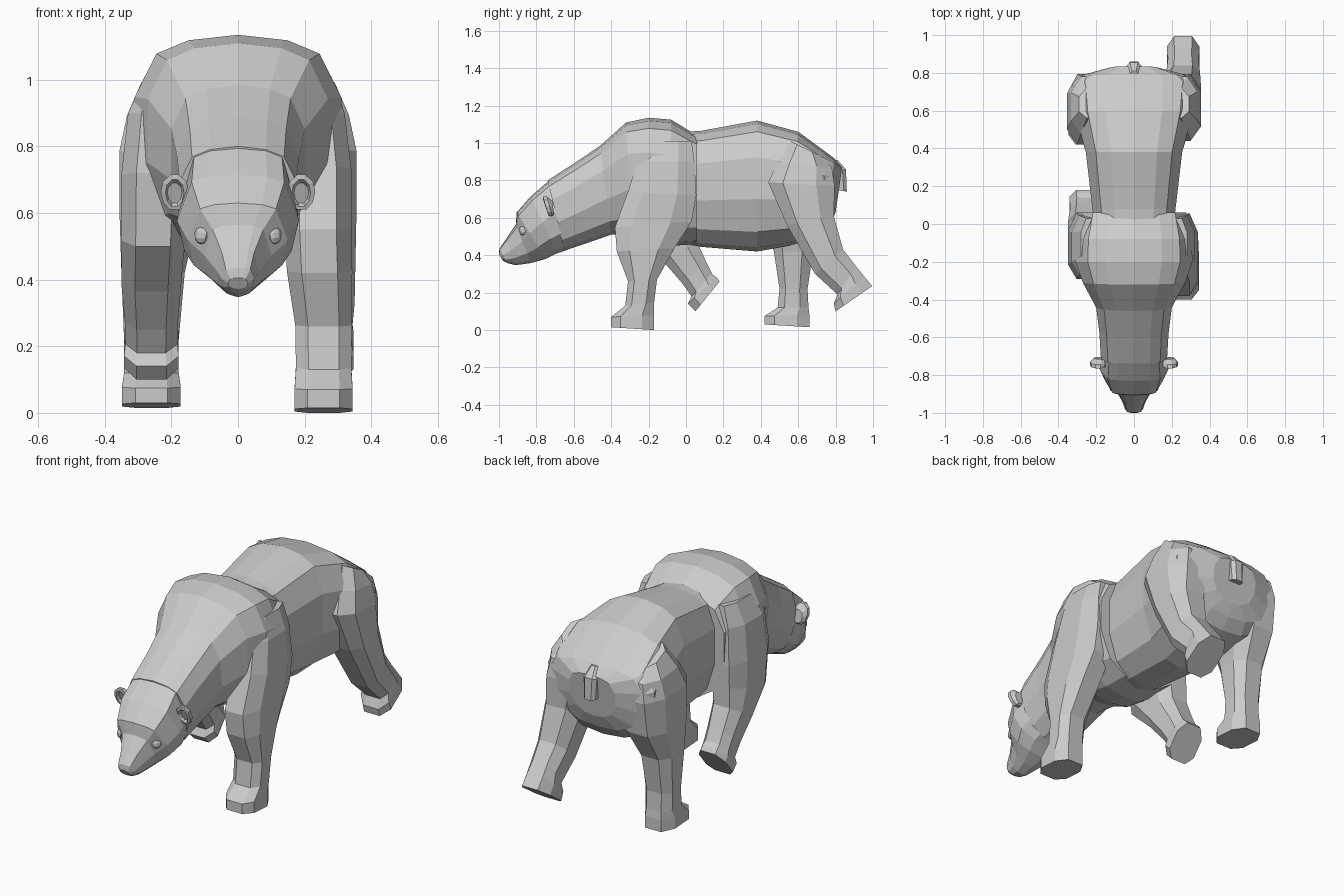
import bpy, bmesh

# Half cross-sections: (position from first to second edge point, share of half width)
BODY = [(0, 0), (.025, .48), (.085, .79), (.28, 1), (.6, 1), (.85, .78), (.97, .4), (1, 0)]
HEAD = [(0, 0), (.02, .48), (.07, .76), (.45, 1), (.75, .88), (.93, .5), (1, 0)]
LIMB = [(0, .55), (.22, 1), (.72, 1), (1, .55)]
ROUND = [(0, .3), (.2, .85), (.5, 1), (.8, .8), (1, .35)]


def loft(name, rings, profile):
    """Skin rings given as (y1, z1, y2, z2, centre x, half width)."""
    bm = bmesh.new()
    loops = []
    for y1, z1, y2, z2, cx, w in rings:
        left = [(t, -f) for t, f in reversed(profile) if f > 0]
        loops.append([bm.verts.new((cx + f * w, y1 + (y2 - y1) * t, z1 + (z2 - z1) * t))
                      for t, f in profile + left])
    n = len(loops[0])
    for a, b in zip(loops, loops[1:]):
        for i in range(n):
            j = (i + 1) % n
            bm.faces.new((a[i], a[j], b[j], b[i]))
    bm.faces.new(loops[0][::-1])
    bm.faces.new(loops[-1])
    bmesh.ops.recalc_face_normals(bm, faces=bm.faces)
    mesh = bpy.data.meshes.new(name)
    bm.to_mesh(mesh)
    bm.free()
    ob = bpy.data.objects.new(name, mesh)
    bpy.context.collection.objects.link(ob)
    return ob


# Barrel and rump
loft("torso", [
    (0.00, 1.06, 0.00, .46, 0, .21),
    (0.08, 1.065, 0.08, .445, 0, .22),
    (0.38, 1.12, 0.38, .42, 0, .255),
    (0.60, 1.06, 0.55, .45, 0, .31),
    (0.75, 0.95, 0.72, .50, 0, .325),
    (0.79, 0.92, 0.77, .56, 0, .29),
    (0.835, 0.87, 0.80, .63, 0, .14)], BODY)

# Shoulders and neck
loft("shoulders_neck", [
    (0.06, 1.04, 0.06, .46, 0, .275),
    (-0.08, 1.125, -0.08, .45, 0, .305),
    (-0.20, 1.135, -0.20, .47, 0, .31),
    (-0.32, 1.11, -0.29, .51, 0, .27),
    (-0.46, 0.985, -0.40, .51, 0, .20),
    (-0.60, 0.89, -0.53, .465, 0, .183),
    (-0.74, 0.80, -0.65, .425, 0, .175)], BODY)

# Head and muzzle
loft("head", [
    (-0.72, 0.81, -0.63, .43, 0, .172),
    (-0.83, 0.715, -0.69, .41, 0, .183),
    (-0.905, 0.63, -0.75, .38, 0, .150),
    (-0.91, 0.565, -0.83, .358, 0, .10),
    (-0.96, 0.49, -0.91, .347, 0, .063),
    (-0.998, 0.435, -0.955, .358, 0, .048),
    (-1.0, 0.405, -0.98, .372, 0, .03)], HEAD)

# Planted front leg
loft("front_leg_right", [
    (-0.22, 1.01, 0.03, 1.01, .22, .06),
    (-0.26, 0.90, 0.045, .90, .23, .09),
    (-0.31, 0.74, 0.055, .72, .24, .10),
    (-0.38, 0.55, 0.03, .58, .24, .10),
    (-0.37, 0.42, -0.06, .44, .245, .098),
    (-0.31, 0.26, -0.155, .27, .257, .085),
    (-0.325, 0.13, -0.17, .15, .257, .083),
    (-0.40, 0.07, -0.17, .08, .257, .087),
    (-0.40, 0.015, -0.17, 0.0, .257, .087)], LIMB)

# Lifted front leg, folded backwards
loft("front_leg_left", [
    (-0.22, 1.01, 0.03, 1.01, -.22, .06),
    (-0.27, 0.90, 0.045, .90, -.24, .09),
    (-0.29, 0.72, 0.06, .70, -.25, .10),
    (-0.26, 0.50, 0.06, .58, -.255, .095),
    (-0.12, 0.365, 0.06, .47, -.26, .09),
    (-0.02, 0.25, 0.11, .36, -.26, .08),
    (0.03, 0.18, 0.14, .30, -.26, .078),
    (0.01, 0.14, 0.165, .28, -.26, .082),
    (0.05, 0.10, 0.18, .26, -.26, .082)], LIMB)

# Hind leg stretched back
loft("hind_leg_right", [
    (0.56, 1.01, 0.72, .93, .20, .09),
    (0.49, 0.90, 0.78, .87, .215, .118),
    (0.44, 0.79, 0.795, .77, .23, .126),
    (0.54, 0.56, 0.79, .61, .245, .11),
    (0.69, 0.30, 0.84, .43, .26, .09),
    (0.81, 0.19, 0.91, .34, .26, .08),
    (0.79, 0.14, 0.95, .29, .26, .086),
    (0.80, 0.10, 0.995, .235, .26, .086)], LIMB)

# Planted hind leg
loft("hind_leg_left", [
    (0.56, 1.01, 0.72, .93, -.20, .09),
    (0.48, 0.90, 0.78, .87, -.215, .118),
    (0.42, 0.79, 0.795, .77, -.23, .126),
    (0.43, 0.58, 0.77, .58, -.24, .115),
    (0.47, 0.42, 0.68, .42, -.255, .095),
    (0.50, 0.22, 0.65, .22, -.26, .082),
    (0.49, 0.12, 0.655, .12, -.26, .082),
    (0.42, 0.075, 0.66, .08, -.26, .088),
    (0.42, 0.03, 0.66, .015, -.26, .088)], LIMB)

# Stubby tail
loft("tail", [
    (0.77, 0.91, 0.81, .91, 0, .02),
    (0.79, 0.84, 0.855, .86, 0, .04),
    (0.80, 0.75, 0.86, .74, 0, .035)], LIMB)

for side, s in (("left", -1), ("right", 1)):
    # Cupped ear
    loft("ear_" + side, [
        (-0.715, .69, -0.705, .62, s * .185, .03),
        (-0.745, .715, -0.715, .61, s * .19, .042),
        (-0.765, .715, -0.735, .61, s * .19, .042),
        (-0.765, .70, -0.738, .62, s * .19, .028),
        (-0.748, .69, -0.725, .63, s * .19, .022)], ROUND)
    # Eye
    bpy.ops.mesh.primitive_uv_sphere_add(segments=10, ring_count=6, radius=1,
                                         location=(s * .107, -.868, .535),
                                         rotation=(-.25, 0, s * .8))
    eye = bpy.context.object
    eye.name = "eye_" + side
    eye.scale = (.026, .022, .029)
